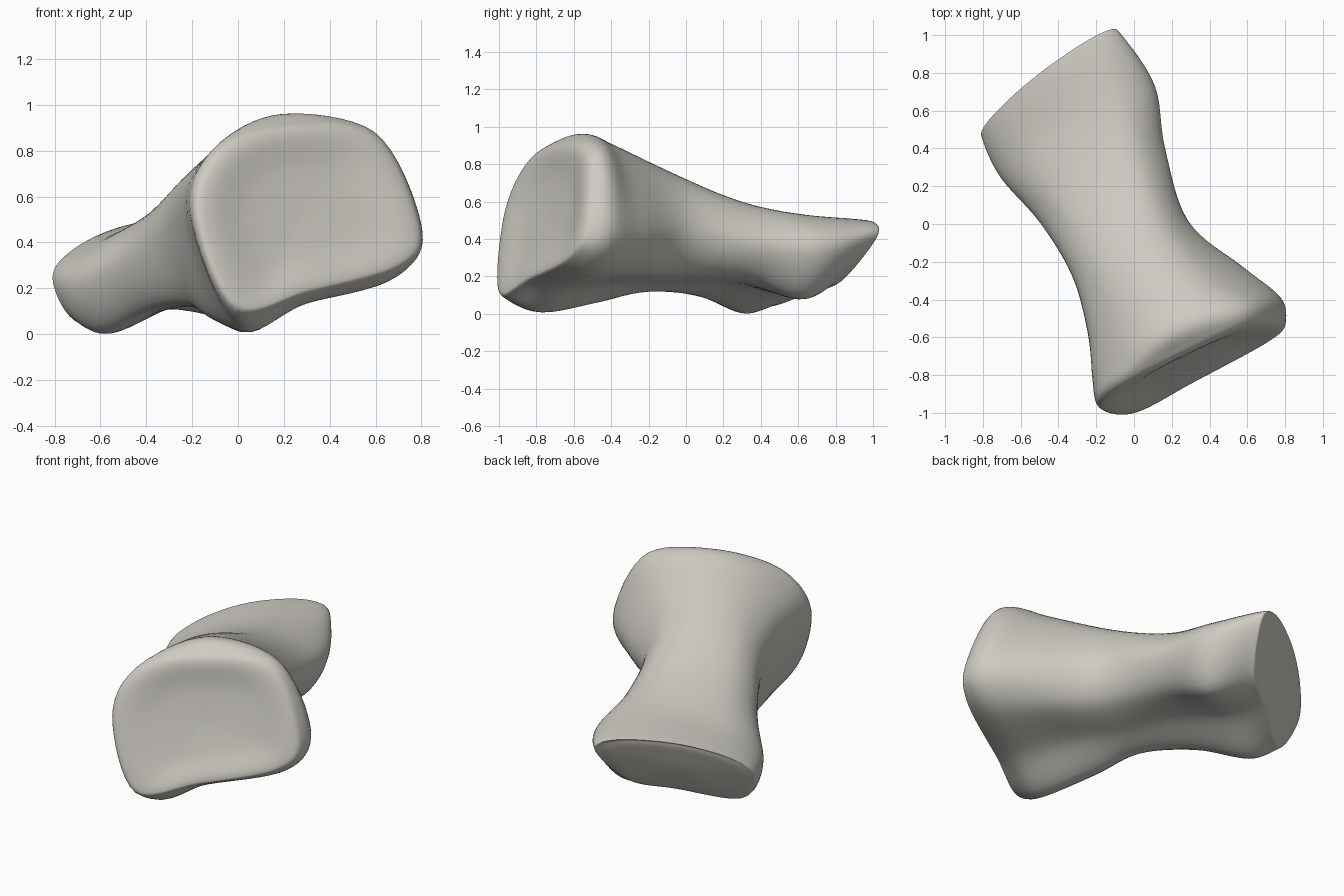
import bpy
import bmesh
from math import radians, sin, cos
from mathutils import Vector

default_cube = bpy.data.objects.get("Cube")
if default_cube:
    bpy.data.objects.remove(default_cube, do_unlink=True)

STEPS_AROUND = 8
STEPS_ALONG = 6


def section(x, y, turn, lean, outline):
    """Cross-section: (sideways, height) points in an upright plane at x, y.
    Lean pushes low points towards the front end."""
    side = Vector((cos(radians(turn)), sin(radians(turn)), 0))
    ahead = Vector((side.y, -side.x, 0))
    points = [Vector((x, y, 0)) + side * s + Vector((0, 0, z)) + ahead * lean * (0.45 - z)
              for s, z in outline]
    return points, ahead


def inset(ring, scale, shift):
    """Shrunken copy of a section, moved along the bone."""
    points, ahead = ring
    middle = sum(points, Vector()) / len(points)
    return [middle + (p - middle) * scale + ahead * shift for p in points], ahead


def spline(a, b, c, d, t):
    """Smooth curve from b to c."""
    return 0.5 * (2 * b + (c - a) * t + (2 * a - 5 * b + 4 * c - d) * t ** 2
                  + (3 * b - a - 3 * c + d) * t ** 3)


def round_ring(points):
    n = len(points)
    return [spline(points[i - 1], points[i], points[(i + 1) % n], points[(i + 2) % n],
                   k / STEPS_AROUND)
            for i in range(n) for k in range(STEPS_AROUND)]


# Outlines run left, over the top, right, and back underneath
back_end = section(-.46, .765, 32, .45, [
    (-.46, .24), (-.3, .38), (0, .48), (.33, .5), (.46, .41), (.28, .17), (0, .11), (-.37, .04)])
back_flare = section(-.31, .5, 30, .1, [
    (-.47, .23), (-.32, .41), (0, .51), (.3, .52), (.48, .36), (.33, .09), (0, .11), (-.34, .005)])
back_shaft = section(-.17, .2, 31, 0, [
    (-.38, .34), (-.25, .53), (.03, .61), (.25, .57), (.39, .38), (.28, .2), (0, .16), (-.28, .1)])
mid_shaft = section(-.02, -.13, 25, 0, [
    (-.34, .48), (-.23, .69), (.02, .77), (.23, .69), (.34, .45), (.25, .24), (0, .16), (-.24, .14)])
front_flare = section(.15, -.4, 22, -.05, [
    (-.43, .55), (-.3, .79), (0, .91), (.28, .81), (.46, .46), (.33, .24), (0, .16), (-.3, .08)])
front_shoulder = section(.27, -.61, 24, .13, [
    (-.53, .53), (-.39, .81), (-.06, .96), (.35, .87), (.55, .47), (.42, .24), (0, .13), (-.33, .025)])
front_end = section(.31, -.74, 25, .23, [
    (-.55, .52), (-.42, .8), (-.1, .92), (.36, .88), (.54, .48), (.43, .29), (-.04, .17), (-.4, .1)])

# Rounded back cap, shaft, then a softly dished front cap
rings = [
    inset(back_end, .05, -.055), inset(back_end, .5, -.05), inset(back_end, .91, -.04),
    back_end, back_flare, back_shaft, mid_shaft, front_flare, front_shoulder, front_end,
    inset(front_end, .87, .035), inset(front_end, .5, .01), inset(front_end, .05, 0)]
rings = [round_ring(points) for points, ahead in rings]

# Loft smoothly through the sections
loft = []
last = len(rings) - 1
for i in range(last):
    around = [rings[max(i - 1, 0)], rings[i], rings[i + 1], rings[min(i + 2, last)]]
    for k in range(STEPS_ALONG):
        loft.append([spline(*quad, k / STEPS_ALONG) for quad in zip(*around)])
loft.append(rings[-1])

bm = bmesh.new()
grid = [[bm.verts.new(p) for p in ring] for ring in loft]
count = len(grid[0])
for first, second in zip(grid, grid[1:]):
    for j in range(count):
        k = (j + 1) % count
        bm.faces.new((first[j], first[k], second[k], second[j]))
bm.faces.new(grid[0])
bm.faces.new(grid[-1])
bmesh.ops.recalc_face_normals(bm, faces=bm.faces)

mesh = bpy.data.meshes.new("short_bone")
bm.to_mesh(mesh)
bm.free()
bone = bpy.data.objects.new("short_bone", mesh)
bpy.context.collection.objects.link(bone)

# Bone colour
colour = (.62, .6, .55, 1)
material = bpy.data.materials.new("pale bone")
material.use_nodes = True
material.diffuse_color = colour
material.node_tree.nodes["Principled BSDF"].inputs["Base Color"].default_value = colour
mesh.materials.append(material)

bpy.ops.object.select_all(action="DESELECT")
bone.select_set(True)
bpy.context.view_layer.objects.active = bone
bpy.ops.object.shade_smooth_by_angle(angle=radians(60))
